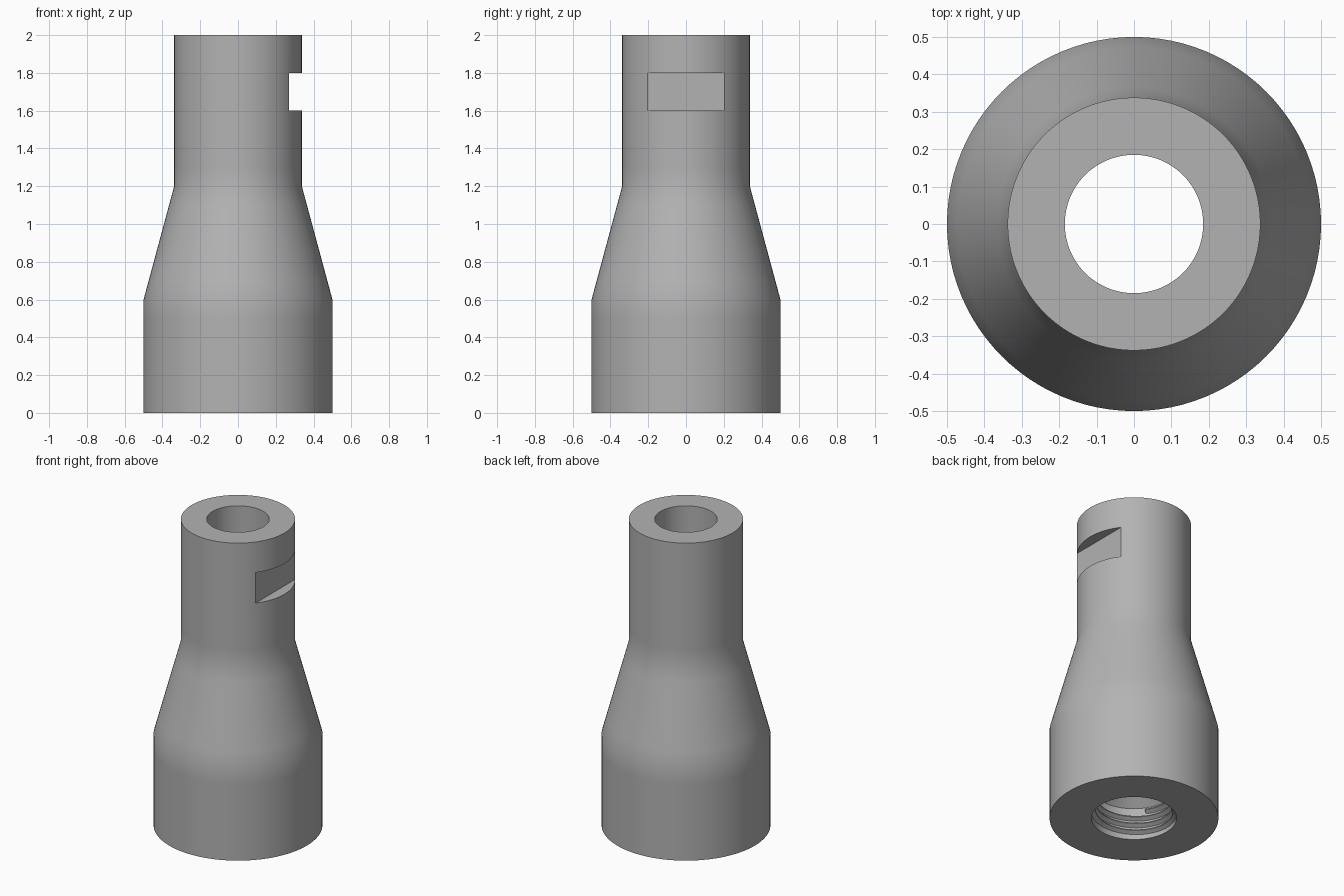
import bpy, bmesh, math

if "Cube" in bpy.data.objects:
    bpy.data.objects.remove(bpy.data.objects["Cube"])

SIDES = 96
metal = bpy.data.materials.new("grey metal")
metal.diffuse_color = (0.45, 0.45, 0.45, 1)
metal.use_nodes = True
metal.node_tree.nodes["Principled BSDF"].inputs["Base Color"].default_value = metal.diffuse_color


def make_object(name, bm):
    bmesh.ops.recalc_face_normals(bm, faces=bm.faces)
    mesh = bpy.data.meshes.new(name)
    bm.to_mesh(mesh)
    bm.free()
    mesh.materials.append(metal)
    obj = bpy.data.objects.new(name, mesh)
    bpy.context.collection.objects.link(obj)
    return obj


def activate(obj):
    bpy.ops.object.select_all(action='DESELECT')
    obj.select_set(True)
    bpy.context.view_layer.objects.active = obj


def bridge(bm, a, b):
    n = len(a)
    for i in range(n):
        bm.faces.new((a[i], a[(i + 1) % n], b[(i + 1) % n], b[i]))


# Hollow body: closed profile (radius, height) turned about z
profile = [(0.252, 0), (0.5, 0), (0.5, 0.5), (0.5, 0.6), (0.473, 0.7), (0.365, 1.1),
           (0.338, 1.2), (0.338, 1.3), (0.338, 2), (0.185, 2), (0.185, 0.27), (0.252, 0.21)]
bm = bmesh.new()
rings = []
for r, z in profile:
    rings.append([bm.verts.new((r * math.cos(t), r * math.sin(t), z))
                  for t in (2 * math.pi * i / SIDES for i in range(SIDES))])
for k in range(len(rings)):
    bridge(bm, rings[k], rings[(k + 1) % len(rings)])
body = make_object("sleeve_body", bm)

# Flat slot on the right side of the neck
bm = bmesh.new()
bmesh.ops.create_cube(bm, size=1)
for v in bm.verts:
    v.co.x = 0.37 + v.co.x * 0.2
    v.co.z = 1.7 + v.co.z * 0.2
cutter = make_object("slot_cutter", bm)
cutter.hide_render = True
activate(body)
mod = body.modifiers.new("slot", 'BOOLEAN')
mod.operation = 'DIFFERENCE'
mod.solver = 'EXACT'
mod.object = cutter
bpy.ops.object.modifier_apply(modifier=mod.name)
bpy.data.objects.remove(cutter, do_unlink=True)
bpy.ops.object.shade_smooth_by_angle(angle=math.radians(30))

# Internal thread: small triangular section swept along a helix
PITCH, TURNS, STEPS = 0.046, 3.6, 64
bm = bmesh.new()
sections = []
for i in range(int(TURNS * STEPS) + 1):
    t = 2 * math.pi * i / STEPS
    z = 0.022 + PITCH * i / STEPS
    sections.append([bm.verts.new((r * math.cos(t), r * math.sin(t), z + dz))
                     for r, dz in ((0.256, -0.02), (0.228, -0.003), (0.228, 0.003), (0.256, 0.02))])
for a, b in zip(sections, sections[1:]):
    bridge(bm, a, b)
bm.faces.new(sections[0])
bm.faces.new(sections[-1])
thread = make_object("internal_thread", bm)
activate(thread)
bpy.ops.object.shade_smooth_by_angle(angle=math.radians(30))
